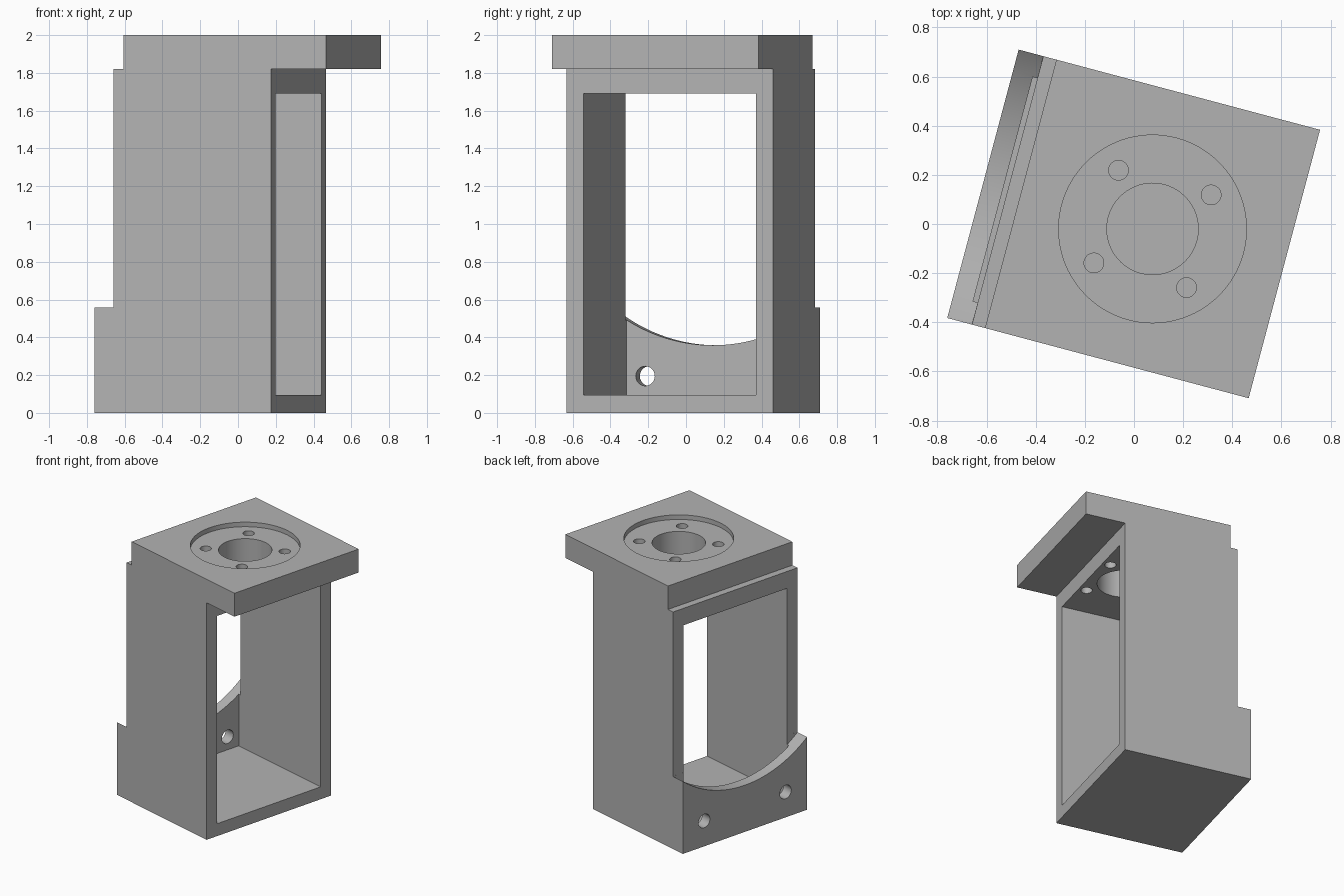
import bpy, bmesh, math
from mathutils import Matrix, Vector

cube = bpy.data.objects.get("Cube")
if cube:
    bpy.data.objects.remove(cube, do_unlink=True)

HALF_WIDTH = 0.565
BACK_WALL = -0.532
HUB_X = 0.078

grey = bpy.data.materials.new("plain grey")
grey.use_nodes = True
grey.diffuse_color = (0.45, 0.45, 0.45, 1)
grey.node_tree.nodes["Principled BSDF"].inputs["Base Color"].default_value = grey.diffuse_color


def finish(bm, name):
    bmesh.ops.recalc_face_normals(bm, faces=bm.faces)
    mesh = bpy.data.meshes.new(name)
    bm.to_mesh(mesh)
    bm.free()
    mesh.materials.append(grey)
    obj = bpy.data.objects.new(name, mesh)
    bpy.context.collection.objects.link(obj)
    return obj


def extrude_profile(name, points, half):
    """Side profile in x and z, extruded across the width."""
    bm = bmesh.new()
    face = bm.faces.new([bm.verts.new((x, -half, z)) for x, z in points])
    new = bmesh.ops.extrude_face_region(bm, geom=[face])["geom"]
    verts = [g for g in new if isinstance(g, bmesh.types.BMVert)]
    bmesh.ops.translate(bm, verts=verts, vec=(0, 2 * half, 0))
    return finish(bm, name)


def cylinder(name, start, end, radius, sides=64):
    start, end = Vector(start), Vector(end)
    axis = end - start
    turn = axis.to_track_quat("Z", "Y").to_matrix().to_4x4()
    bm = bmesh.new()
    bmesh.ops.create_cone(bm, cap_ends=True, segments=sides, radius1=radius,
                          radius2=radius, depth=axis.length,
                          matrix=Matrix.Translation((start + end) / 2) @ turn)
    return finish(bm, name)


def cut(target, cutter):
    cutter.hide_render = True
    mod = target.modifiers.new("cut", "BOOLEAN")
    mod.operation = "DIFFERENCE"
    mod.solver = "EXACT"
    mod.object = cutter
    bpy.context.view_layer.objects.active = target
    bpy.ops.object.modifier_apply(modifier=mod.name)
    bpy.data.objects.remove(cutter, do_unlink=True)


# Body with overhanging top plate and stepped rear foot
housing = extrude_profile("housing", [
    (-0.636, 0), (0.332, 0), (0.332, 1.82), (0.633, 1.82), (0.633, 2),
    (-0.477, 2), (-0.477, 1.82), (BACK_WALL, 1.82), (BACK_WALL, 0.56),
    (-0.636, 0.56)], HALF_WIDTH)

# Rectangular cavity, open at both ends above the rear foot
cut(housing, extrude_profile("cavity", [
    (-0.552, 0.095), (0.5, 0.095), (0.5, 1.69), (-0.552, 1.69)], 0.472))

# Curved saddle in the rear foot
cut(housing, cylinder("saddle", (-0.8, 0, 1.258), (BACK_WALL - 0.0005, 0, 1.258), 0.9, 160))

# Two cross holes in the rear foot
for side in (-1, 1):
    y = side * 0.37
    cut(housing, cylinder("foot_hole", (-0.8, y, 0.195), (-0.45, y, 0.195), 0.052, 48))

# Round recess, centre bore and four bolt holes in the top plate
cut(housing, cylinder("recess", (HUB_X, 0, 1.965), (HUB_X, 0, 2.2), 0.382, 96))
cut(housing, cylinder("bore", (HUB_X, 0, 1.6), (HUB_X, 0, 2.2), 0.186))
for sx in (-1, 1):
    for sy in (-1, 1):
        x, y = HUB_X + sx * 0.195, sy * 0.195
        cut(housing, cylinder("bolt_hole", (x, y, 1.6), (x, y, 2.2), 0.04, 40))

# Turn the whole part about the vertical axis
housing.data.transform(Matrix.Rotation(math.radians(-14.9), 4, "Z"))

# Smooth the round walls, keep the edges sharp
bpy.ops.object.select_all(action="DESELECT")
housing.select_set(True)
bpy.context.view_layer.objects.active = housing
bpy.ops.object.shade_smooth_by_angle(angle=math.radians(30))
